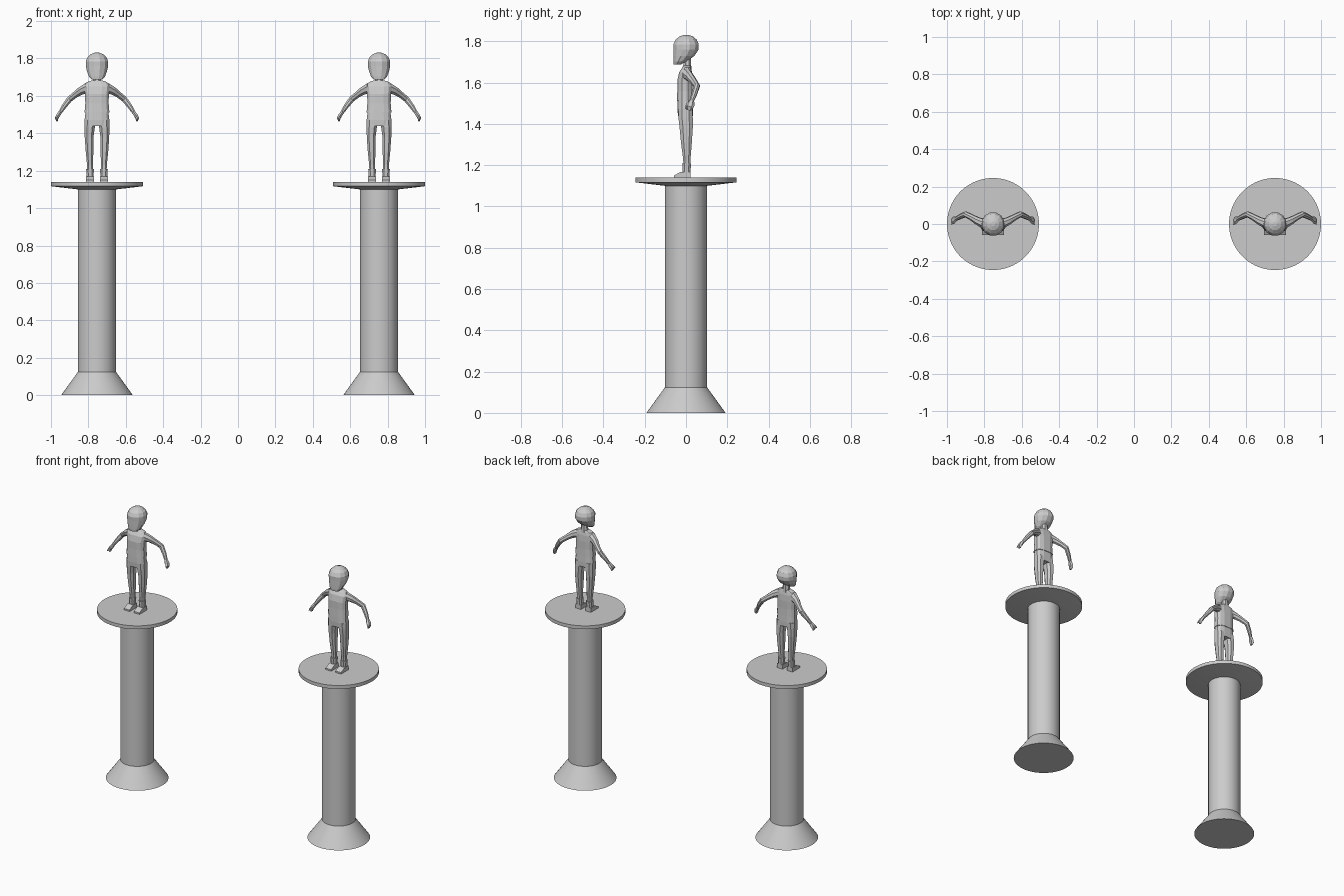
import bpy, bmesh, math
from mathutils import Vector

if "Cube" in bpy.data.objects:
    bpy.data.objects.remove(bpy.data.objects["Cube"])

grey = bpy.data.materials.new("pale_grey")
grey.use_nodes = True
grey.diffuse_color = (0.6, 0.6, 0.6, 1)
grey.node_tree.nodes["Principled BSDF"].inputs["Base Color"].default_value = (0.6, 0.6, 0.6, 1)


def finish(name, bm, offset, smooth=False):
    bmesh.ops.recalc_face_normals(bm, faces=bm.faces)
    mesh = bpy.data.meshes.new(name)
    bm.to_mesh(mesh)
    bm.free()
    mesh.materials.append(grey)
    ob = bpy.data.objects.new(name, mesh)
    ob.location.x = offset
    bpy.context.collection.objects.link(ob)
    if smooth:
        bpy.ops.object.select_all(action='DESELECT')
        ob.select_set(True)
        bpy.context.view_layer.objects.active = ob
        bpy.ops.object.shade_smooth_by_angle(angle=math.radians(30))


def loft(name, rings, sides, offset, side=1, follow=False, smooth=False, power=1.0):
    """Rings are (x, y, z, width radius, depth radius); power < 1 squares the section."""
    bm = bmesh.new()
    centres = [Vector(r[:3]) for r in rings]
    loops = []
    for i, r in enumerate(rings):
        u, v = Vector((1, 0, 0)), Vector((0, 1, 0))
        if follow:  # turn the section across the path
            t = (centres[min(i + 1, len(rings) - 1)] - centres[max(i - 1, 0)]).normalized()
            u = Vector((0, 1, 0)).cross(t).normalized()
            v = t.cross(u)
        loop = []
        for k in range(sides):
            a = 2 * math.pi * (k + 0.5) / sides
            c, s = math.cos(a), math.sin(a)
            c = math.copysign(abs(c) ** power, c)
            s = math.copysign(abs(s) ** power, s)
            p = centres[i] + u * r[3] * c + v * r[4] * s
            loop.append(bm.verts.new((p.x * side, p.y, p.z)))
        loops.append(loop)
    for a, b in zip(loops, loops[1:]):
        for k in range(sides):
            n = (k + 1) % sides
            bm.faces.new((a[k], a[n], b[n], b[k]))
    bm.faces.new(loops[0])
    bm.faces.new(loops[-1])
    finish(name, bm, offset, smooth)


def shoe(name, offset, side):
    """Side outline of the shoe, extruded across its width."""
    outline = [(-.058, 1.14), (-.058, 1.150), (-.025, 1.168), (.022, 1.168), (.022, 1.14)]
    bm = bmesh.new()
    ends = [[bm.verts.new((x * side, y, z)) for y, z in outline] for x in (.016, .058)]
    for e in ends:
        bm.faces.new(e)
    for k in range(len(outline)):
        n = (k + 1) % len(outline)
        bm.faces.new((ends[0][k], ends[0][n], ends[1][n], ends[1][k]))
    finish(name, bm, offset)


def turned(name, profile, sides, offset):
    loft(name, [(0, 0, z, r, r) for r, z in profile], sides, offset, smooth=True)


def statue(tag, cx):
    # pedestal
    turned(tag + "_column_base", [(.192, 0), (.103, .123)], 48, cx)
    turned(tag + "_column_shaft", [(.103, .12), (.103, 1.105)], 32, cx)
    turned(tag + "_platform", [(.103, 1.10), (.246, 1.117), (.246, 1.14)], 64, cx)

    # head and neck
    loft(tag + "_head", [
        (0, -.042, 1.688, .030, .018), (0, -.028, 1.703, .044, .034),
        (0, -.010, 1.730, .055, .053), (0, 0, 1.760, .062, .063),
        (0, 0, 1.785, .062, .064), (0, .001, 1.808, .052, .053),
        (0, .001, 1.823, .034, .035), (0, .001, 1.831, .012, .012)], 12, cx)
    loft(tag + "_neck", [(0, .006, 1.66, .026, .022), (0, .006, 1.72, .021, .019)], 8, cx)

    # shirt and hips
    loft(tag + "_shirt", [
        (0, -.005, 1.512, .068, .040), (0, -.005, 1.56, .064, .038),
        (0, -.005, 1.61, .065, .038), (0, -.002, 1.65, .070, .032),
        (0, .003, 1.672, .058, .022), (0, .004, 1.682, .030, .018)], 12, cx, power=.7)
    loft(tag + "_hips", [
        (0, -.003, 1.438, .064, .037), (0, -.004, 1.47, .068, .038),
        (0, -.005, 1.52, .062, .036)], 12, cx, power=.7)

    for side, label in ((1, "left"), (-1, "right")):
        name = f"{tag}_{label}_"
        # arm bends back at the elbow, hand comes forward again
        loft(name + "arm", [
            (.050, .002, 1.642, .030, .026), (.085, .018, 1.628, .023, .021),
            (.115, .036, 1.607, .018, .017), (.146, .052, 1.583, .017, .016),
            (.175, .040, 1.545, .014, .014), (.198, .027, 1.510, .010, .011)],
            8, cx, side, follow=True)
        loft(name + "hand", [
            (.196, .028, 1.513, .010, .012), (.208, .022, 1.495, .012, .020),
            (.215, .017, 1.483, .010, .020), (.213, .014, 1.466, .005, .012)],
            6, cx, side, follow=True)
        loft(name + "thumb", [
            (.205, .014, 1.497, .007, .007), (.218, .002, 1.483, .005, .005),
            (.222, -.002, 1.474, .003, .003)], 5, cx, side, follow=True)
        # leg, boot cuff and shoe
        loft(name + "leg", [
            (.036, .004, 1.185, .016, .017), (.037, .004, 1.23, .017, .019),
            (.040, .002, 1.31, .022, .028), (.042, .001, 1.38, .025, .034),
            (.039, -.002, 1.43, .029, .037), (.036, -.003, 1.47, .032, .037)],
            8, cx, side, power=.8)
        loft(name + "boot_cuff", [
            (.037, .003, 1.155, .019, .019), (.037, .003, 1.208, .022, .023)],
            8, cx, side, power=.8)
        shoe(name + "shoe", cx, side)


statue("west", -.754)
statue("east", .754)
